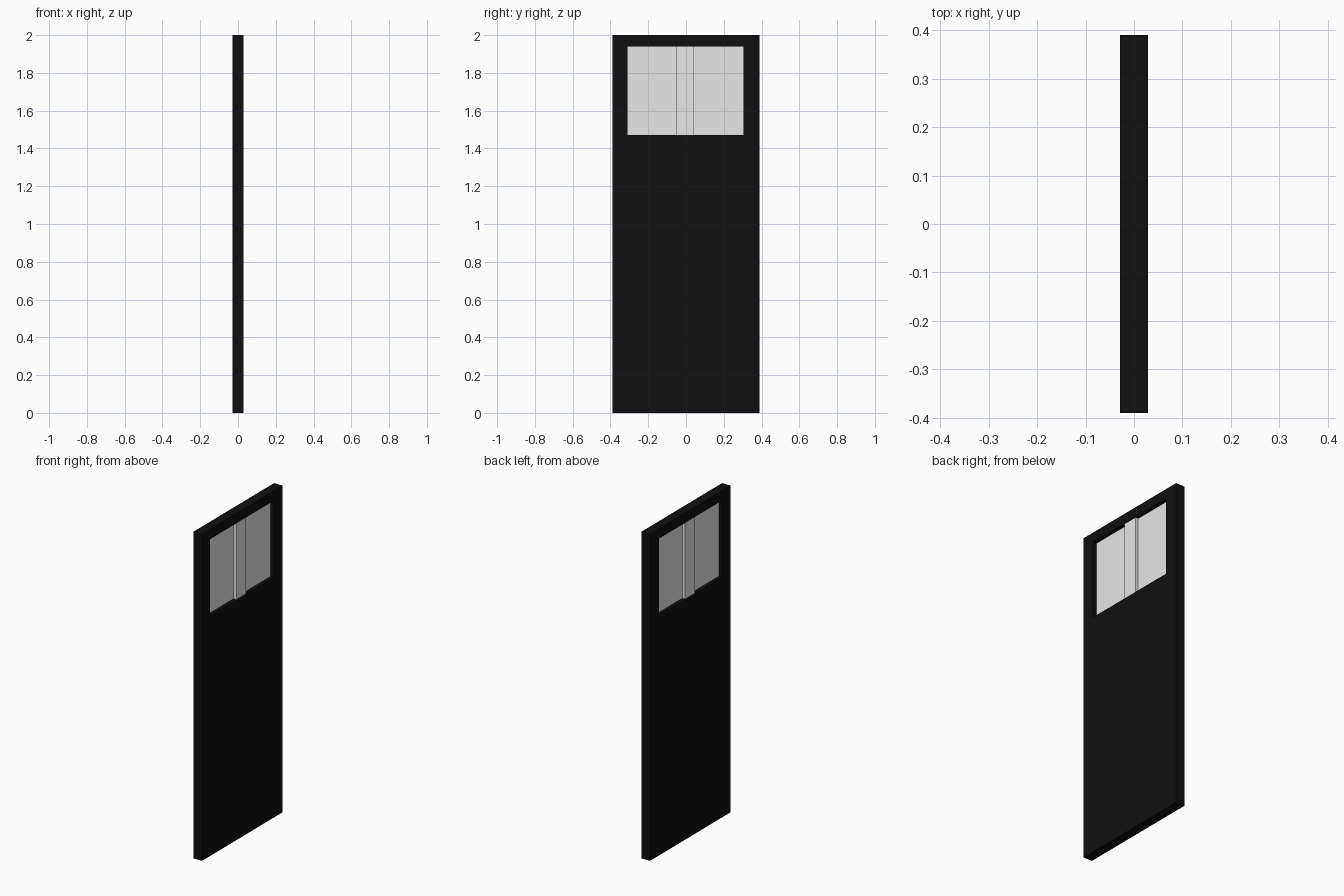
import bpy

cube = bpy.data.objects.get("Cube")
if cube:
    bpy.data.objects.remove(cube, do_unlink=True)


def material(name, rgb):
    mat = bpy.data.materials.new(name)
    mat.use_nodes = True
    mat.diffuse_color = (*rgb, 1)
    mat.node_tree.nodes["Principled BSDF"].inputs["Base Color"].default_value = (*rgb, 1)
    return mat


def box(name, thickness, y_range, z_range, mat):
    """Box centred on x = 0, spanning the given y and z ranges."""
    (y0, y1), (z0, z1) = y_range, z_range
    bpy.ops.mesh.primitive_cube_add(size=1, location=(0, (y0 + y1) / 2, (z0 + z1) / 2))
    ob = bpy.context.object
    ob.name = name
    ob.scale = (thickness, y1 - y0, z1 - z0)
    bpy.ops.object.transform_apply(location=False, rotation=False, scale=True)
    ob.data.materials.append(mat)
    return ob


black = material("black_paint", (0.005, 0.005, 0.005))
grey = material("pale_grey", (0.8, 0.8, 0.8))

WINDOW_Y = (-0.31, 0.305)
WINDOW_Z = (1.47, 1.94)

# Door slab with a window opening cut right through
slab = box("door_slab", 0.058, (-0.39, 0.39), (0, 2), black)
cutter = box("window_cutter", 0.2, WINDOW_Y, WINDOW_Z, black)
cutter.hide_render = True
cutter.hide_set(True)
cut = slab.modifiers.new("window_opening", "BOOLEAN")
cut.operation = "DIFFERENCE"
cut.solver = "EXACT"
cut.object = cutter

# Recessed pane and the raised bar down its middle, the same on both sides
box("window_pane", 0.012, WINDOW_Y, WINDOW_Z, grey)
box("centre_bar", 0.05, (-0.052, 0.043), WINDOW_Z, grey)
